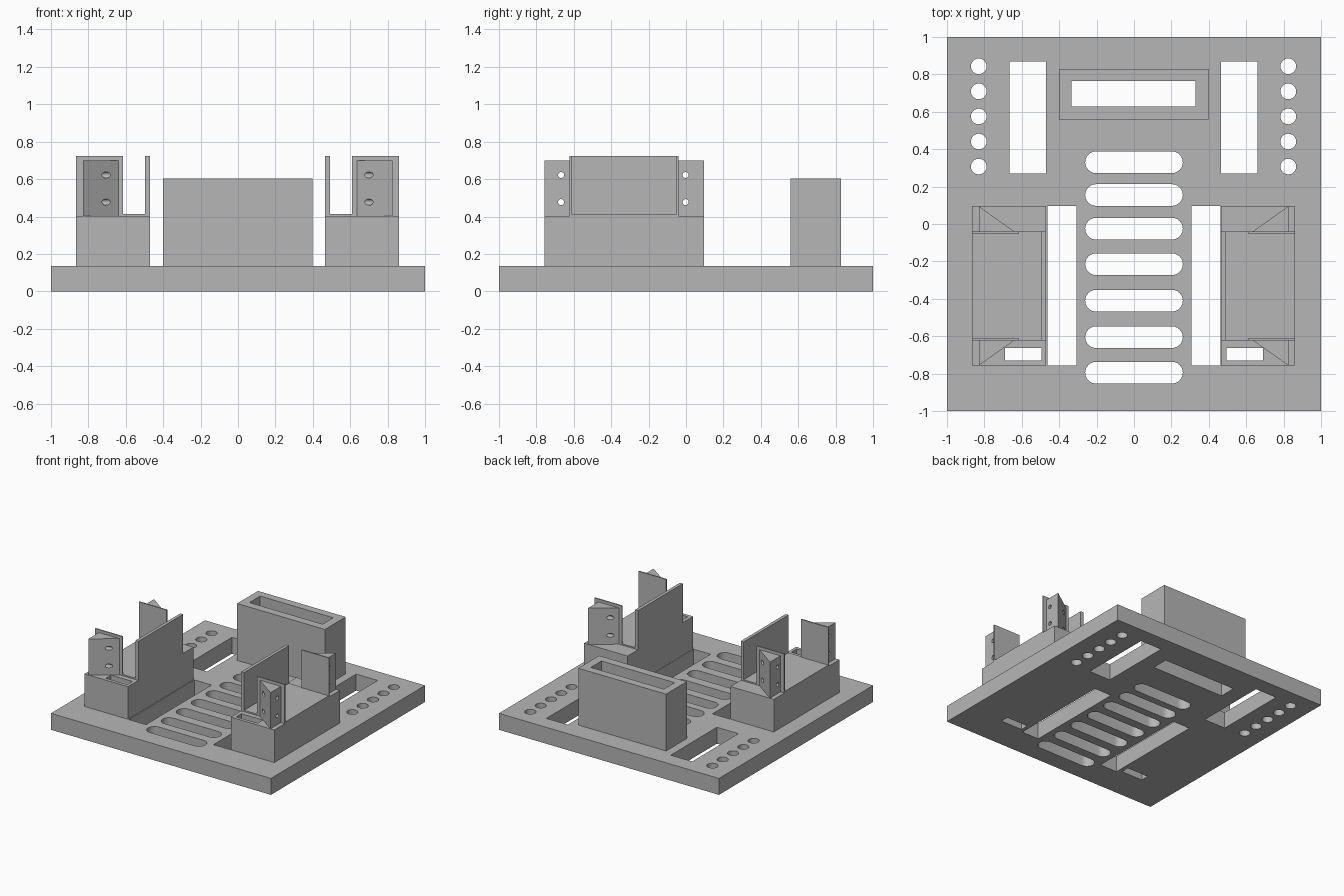
import bpy, bmesh, math
from mathutils import Matrix, Vector

cube = bpy.data.objects.get("Cube")
if cube:
    bpy.data.objects.remove(cube)

grey = bpy.data.materials.new("plain grey")
grey.use_nodes = True
GREY = (0.47, 0.47, 0.47, 1)
grey.diffuse_color = GREY
grey.node_tree.nodes["Principled BSDF"].inputs["Base Color"].default_value = GREY


def prism(bm, outline, z0, z1):
    """Extrude a flat outline from z0 to z1."""
    face = bm.faces.new([bm.verts.new((x, y, z0)) for x, y in outline])
    ext = bmesh.ops.extrude_face_region(bm, geom=[face])["geom"]
    top = [v for v in ext if isinstance(v, bmesh.types.BMVert)]
    bmesh.ops.translate(bm, verts=top, vec=(0, 0, z1 - z0))


def box(bm, x0, x1, y0, y1, z0, z1):
    prism(bm, [(x0, y0), (x1, y0), (x1, y1), (x0, y1)], z0, z1)


def stadium(cx, cy, half, r, steps=12):
    """Outline of a slot with round ends; half = 0 gives a circle."""
    points = []
    for side, start in ((1, -math.pi / 2), (-1, math.pi / 2)):
        for i in range(steps + (1 if half else 0)):
            a = start + math.pi * i / steps
            points.append((cx + side * half + r * math.cos(a), cy + r * math.sin(a)))
    return points


def make(name, bm):
    bmesh.ops.recalc_face_normals(bm, faces=bm.faces)
    mesh = bpy.data.meshes.new(name)
    bm.to_mesh(mesh)
    bm.free()
    mesh.materials.append(grey)
    obj = bpy.data.objects.new(name, mesh)
    bpy.context.collection.objects.link(obj)
    return obj


def select(obj):
    bpy.ops.object.select_all(action="DESELECT")
    obj.select_set(True)
    bpy.context.view_layer.objects.active = obj


def cut(obj, cutter_bm):
    """Subtract the cutter, then drop it."""
    cutter = make("cutter", cutter_bm)
    cutter.hide_render = True
    mod = obj.modifiers.new("cut", "BOOLEAN")
    mod.operation, mod.solver, mod.object = "DIFFERENCE", "EXACT", cutter
    select(obj)
    bpy.ops.object.modifier_apply(modifier=mod.name)
    bpy.data.objects.remove(cutter)


def box_part(name, *dims):
    bm = bmesh.new()
    box(bm, *dims)
    return make(name, bm)


BASE, DECK, TOP = 0.135, 0.403, 0.724
SIDES = (("left", 1, 0.0), ("right", -1, 0.005))


def span(side, shift, a, b):
    """Mirror an x range to one side."""
    return sorted((side * (a + shift), side * (b + shift)))


# base plate with all its openings
plate = box_part("base_plate", -1, 1, -1, 1, 0, BASE)
holes = bmesh.new()
for y in (0.33, 0.155, -0.025, -0.215, -0.41, -0.605, -0.795):
    prism(holes, stadium(0, y, 0.203, 0.058), -0.1, 0.3)
box(holes, -0.335, 0.33, 0.627, 0.765, -0.1, 0.3)
for _, s, d in SIDES:
    box(holes, *span(s, d, 0.465, 0.66), 0.27, 0.87, -0.1, 0.3)
    box(holes, *span(s, 0, 0.307, 0.463), -0.757, 0.095, -0.1, 0.3)
    box(holes, *span(s, 0, 0.495, 0.69), -0.73, -0.662, -0.1, 0.3)
    for i in range(5):
        prism(holes, stadium(s * (0.825 + d), 0.843 - i * 0.134, 0, 0.042), -0.1, 0.3)
cut(plate, holes)

# hollow rear block
block = box_part("rear_block", -0.4, 0.398, 0.56, 0.83, BASE, 0.602)
holes = bmesh.new()
box(holes, -0.335, 0.33, 0.627, 0.765, 0, 0.8)
cut(block, holes)

for label, s, d in SIDES:
    # pedestal with its small slot
    pedestal = box_part(label + "_pedestal", *span(s, d, 0.465, 0.86), -0.757, 0.095, BASE, DECK)
    holes = bmesh.new()
    box(holes, *span(s, 0, 0.495, 0.69), -0.73, -0.662, 0, 0.6)
    cut(pedestal, holes)

    # raised tray floor and inner wall
    box_part(label + "_tray_floor", *span(s, d, 0.465, 0.86), -0.622, -0.04, DECK, 0.414)
    box_part(label + "_inner_wall", *span(s, d, 0.465, 0.491), -0.622, -0.04, 0.414, TOP)

    # end plates, each braced by a drilled triangular bracket
    for end, inner, plate_y, tip, hole_y in (("front", -0.622, -0.612, -0.757, -0.668),
                                             ("back", -0.04, -0.05, 0.095, -0.002)):
        box_part(f"{label}_{end}_end_plate", *span(s, d, 0.61, 0.86),
                 *sorted((inner, plate_y)), 0.414, TOP)
        bm = bmesh.new()
        xo, xi = s * (0.825 + d), s * (0.635 + d)
        prism(bm, [(xo, tip), (xo, inner), (xi, inner)], DECK, 0.7)
        bracket = make(f"{label}_{end}_bracket", bm)
        holes = bmesh.new()
        for z in (0.622, 0.477):
            bmesh.ops.create_cone(
                holes, cap_ends=True, segments=24, radius1=0.016, radius2=0.016, depth=0.6,
                matrix=Matrix.Translation(Vector((s * 0.73, hole_y, z)))
                @ Matrix.Rotation(math.pi / 2, 4, "Y"))
        cut(bracket, holes)

# smooth the round holes, keep the edges sharp
for obj in list(bpy.context.collection.objects):
    if obj.type == "MESH" and obj.data.materials and obj.data.materials[0] == grey:
        select(obj)
        bpy.ops.object.shade_smooth_by_angle(angle=math.radians(30))
